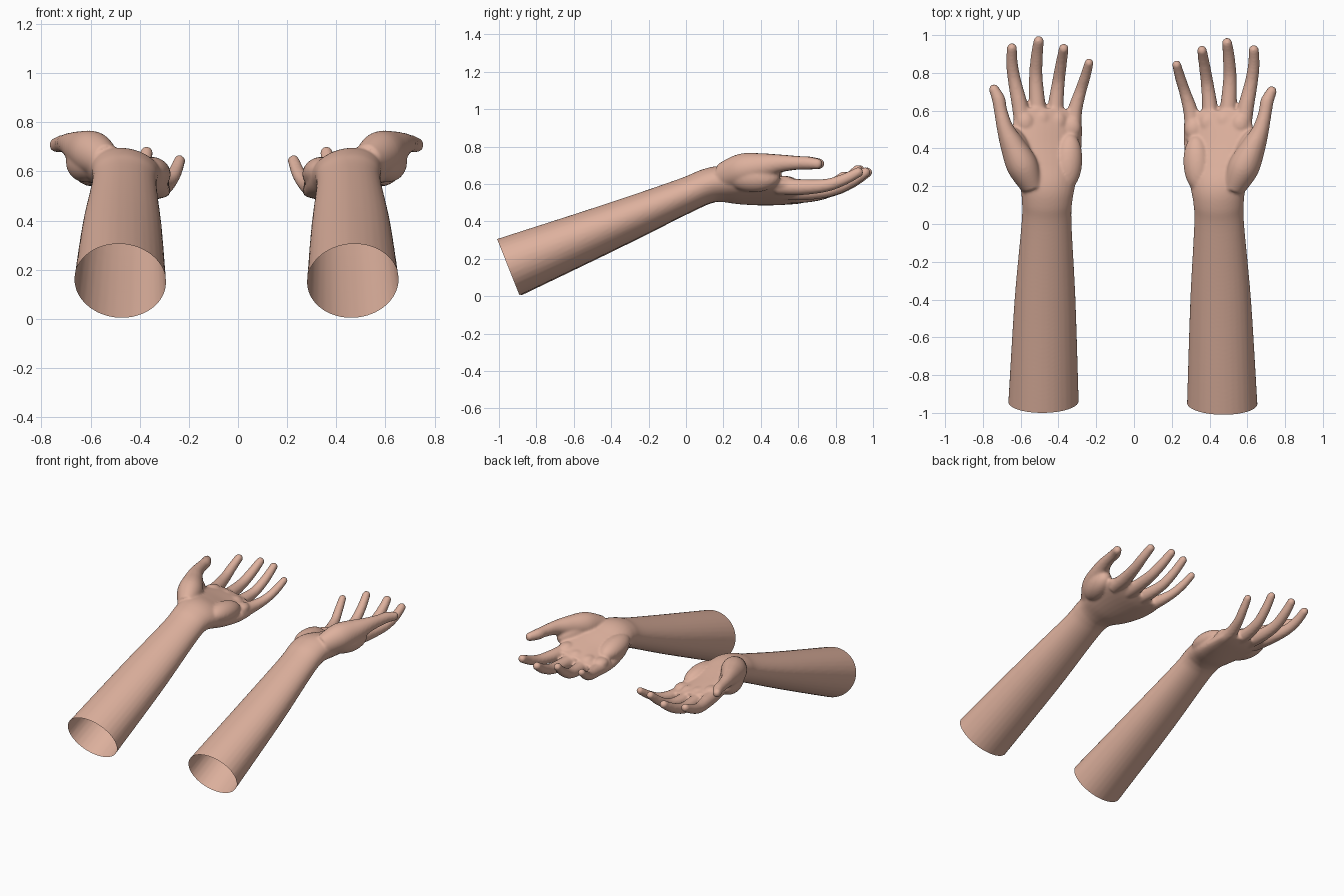
import bpy, bmesh, math
from mathutils import Vector, Matrix

if "Cube" in bpy.data.objects:
    bpy.data.objects.remove(bpy.data.objects["Cube"])

skin = bpy.data.materials.new("warm skin")
skin.diffuse_color = (0.73, 0.44, 0.34, 1)
skin.use_nodes = True
skin.node_tree.nodes["Principled BSDF"].inputs["Base Color"].default_value = skin.diffuse_color


def catmull(rows, steps):
    """Smooth interpolation through rows of equal length."""
    p = [rows[0]] + rows + [rows[-1]]
    out = []
    for i in range(1, len(p) - 2):
        for s in range(steps):
            t = s / steps
            out.append([0.5 * (2 * b + (c - a) * t + (2 * a - 5 * b + 4 * c - d) * t * t
                               + (3 * b - a - 3 * c + d) * t ** 3)
                        for a, b, c, d in zip(*p[i - 1:i + 3])])
    return out + [rows[-1]]


def loft(bm, rows, steps=6, n=32):
    """Closed tube: rows are x, y, z, half width, half height, roll in degrees."""
    rows = catmull(rows, steps)
    pts = [Vector(r[:3]) for r in rows]
    rings = []
    for i, r in enumerate(rows):
        d = (pts[min(i + 1, len(pts) - 1)] - pts[max(i - 1, 0)]).normalized()
        roll = math.radians(r[5])
        u = Vector((math.cos(roll), 0, -math.sin(roll)))
        u = (u - d * u.dot(d)).normalized()
        v = u.cross(d)
        rings.append([bm.verts.new(pts[i] + u * r[3] * math.cos(2 * math.pi * k / n)
                                   + v * r[4] * math.sin(2 * math.pi * k / n)) for k in range(n)])
    for a, b in zip(rings, rings[1:]):
        for k in range(n):
            bm.faces.new((a[k], a[(k + 1) % n], b[(k + 1) % n], b[k]))
    bm.faces.new(rings[0][::-1])
    bm.faces.new(rings[-1])


def ball(bm, loc, size, rot=(0, 0, 0)):
    m = (Matrix.Translation(loc) @ Matrix.Rotation(math.radians(rot[2]), 4, 'Z')
         @ Matrix.Rotation(math.radians(rot[1]), 4, 'Y')
         @ Matrix.Rotation(math.radians(rot[0]), 4, 'X') @ Matrix.Diagonal((*size, 1)))
    bmesh.ops.create_uvsphere(bm, u_segments=24, v_segments=16, radius=1, matrix=m)


def digit(bm, rows):
    """Finger through x, y, z, radius with a rounded tip."""
    loft(bm, [[x, y, z, r, r, 8] for x, y, z, r in rows], 6, 20)
    x, y, z, r = rows[-1]
    ball(bm, (x, y, z), (r, r * 1.05, r))


bm = bmesh.new()
# forearm, wrist and palm
loft(bm, [[-.481, -1.033, .117, .191, .167, 8],
          [-.479, -.94, .155, .187, .162, 8],
          [-.471, -.4, .371, .162, .122, 7],
          [-.463, 0, .538, .133, .093, 5],
          [-.460, .12, .588, .134, .092, 6],
          [-.458, .2, .600, .148, .094, 11],
          [-.461, .3, .586, .176, .086, 15],
          [-.463, .42, .570, .192, .070, 16],
          [-.457, .53, .558, .188, .056, 14],
          [-.455, .61, .555, .172, .040, 13]])
# index, middle, ring and little fingers
digit(bm, [[-.585, .50, .588, .046], [-.603, .62, .583, .043], [-.632, .755, .592, .035],
           [-.646, .85, .622, .031], [-.646, .93, .662, .027]])
digit(bm, [[-.500, .50, .565, .048], [-.512, .63, .556, .044], [-.520, .78, .568, .036],
           [-.514, .89, .612, .032], [-.505, .968, .662, .027]])
digit(bm, [[-.410, .50, .550, .047], [-.414, .62, .540, .042], [-.400, .75, .556, .034],
           [-.385, .85, .610, .030], [-.372, .928, .676, .026]])
digit(bm, [[-.325, .46, .535, .046], [-.315, .59, .532, .040], [-.284, .70, .552, .031],
           [-.258, .78, .592, .028], [-.238, .852, .643, .024]])
# thumb and its fleshy base
loft(bm, [[-.54, .20, .640, .060, .070, 15], [-.592, .31, .675, .082, .088, 20],
          [-.645, .42, .695, .064, .070, 15], [-.683, .51, .710, .044, .048, 10],
          [-.706, .60, .713, .035, .037, 10], [-.717, .66, .712, .035, .035, 10],
          [-.741, .712, .708, .027, .029, 10]])
ball(bm, (-.741, .712, .708), (.027, .028, .029))
ball(bm, (-.615, .37, .640), (.075, .15, .085), (0, 10, 18))
# heel of the palm and pads below the fingers
ball(bm, (-.345, .33, .595), (.072, .15, .062), (-6, 15, -5))
for x, y, z in ((-.575, .535, .607), (-.49, .55, .585), (-.405, .54, .568), (-.33, .51, .556)):
    ball(bm, (x, y, z), (.05, .06, .036))

mesh = bpy.data.meshes.new("arm_parts")
bm.to_mesh(mesh)
bm.free()
parts = bpy.data.objects.new("arm_parts", mesh)
bpy.context.collection.objects.link(parts)
parts.hide_render = True

# fuse the parts into one soft skin
fuse = parts.modifiers.new("fuse", 'REMESH')
fuse.mode = 'VOXEL'
fuse.voxel_size = 0.008
soft = parts.modifiers.new("soften", 'SMOOTH')
soft.factor = 0.5
soft.iterations = 7
dg = bpy.context.evaluated_depsgraph_get()
fused = bpy.data.meshes.new_from_object(parts.evaluated_get(dg))
bpy.data.objects.remove(parts)

# both arms, each open at the elbow end
for name, mirrored in (("left_arm", False), ("right_arm", True)):
    bm = bmesh.new()
    bm.from_mesh(fused)
    bmesh.ops.bisect_plane(bm, geom=bm.verts[:] + bm.edges[:] + bm.faces[:],
                           plane_co=(-.479, -.94, .155), plane_no=(0, -.93, -.37),
                           clear_outer=True)
    if mirrored:
        for v in bm.verts:
            v.co.x = -v.co.x - .012
            v.co.y -= .01
        bmesh.ops.reverse_faces(bm, faces=bm.faces[:])
    for f in bm.faces:
        f.smooth = True
        f.material_index = 0
    me = bpy.data.meshes.new(name)
    bm.to_mesh(me)
    bm.free()
    me.materials.clear()
    me.materials.append(skin)
    bpy.context.collection.objects.link(bpy.data.objects.new(name, me))
